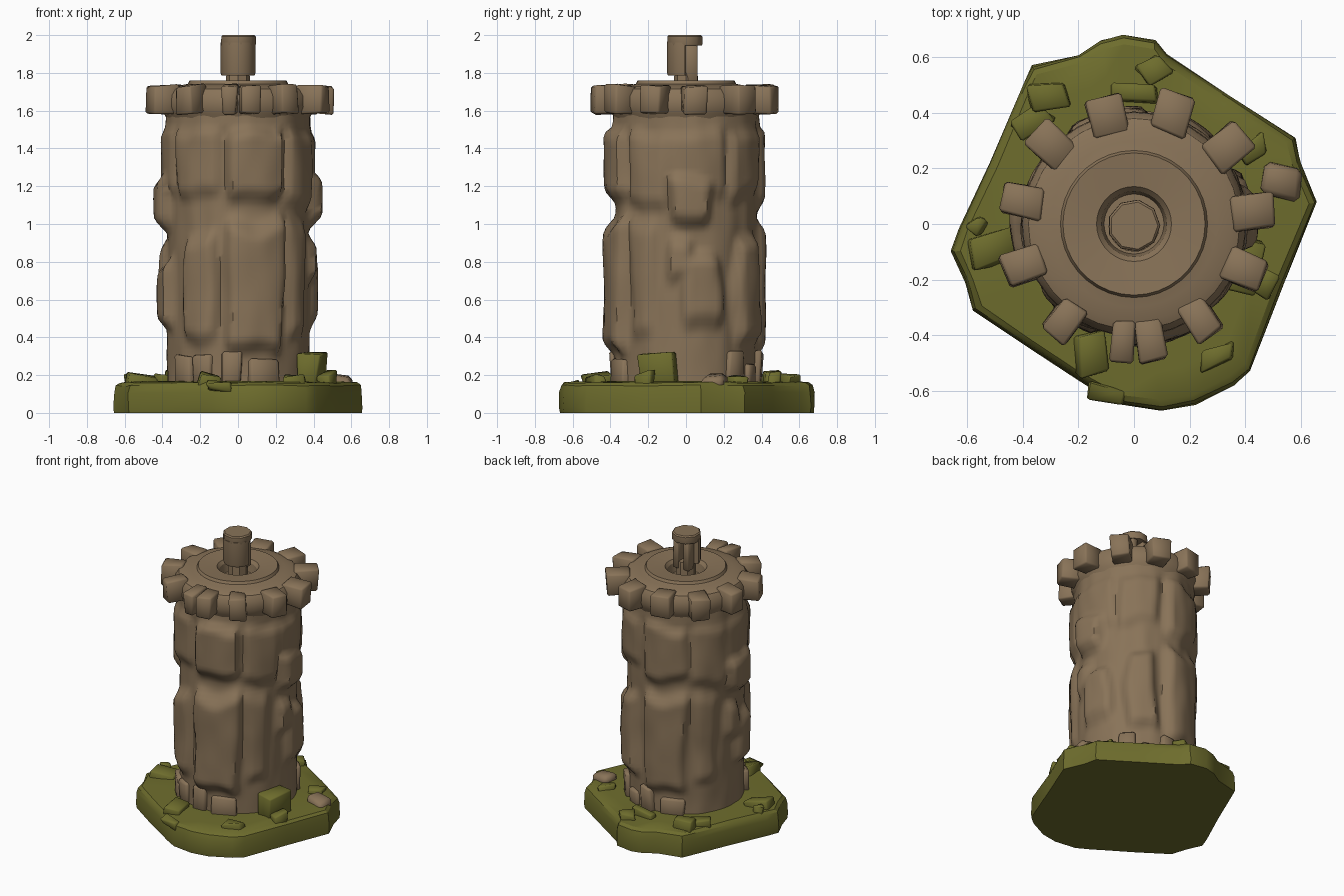
import bpy, bmesh, math, random
from mathutils import Vector, Matrix, noise

if "Cube" in bpy.data.objects:
    bpy.data.objects.remove(bpy.data.objects["Cube"])

random.seed(4)


def material(name, rgb):
    m = bpy.data.materials.new(name)
    m.diffuse_color = (*rgb, 1)
    m.use_nodes = True
    m.node_tree.nodes["Principled BSDF"].inputs["Base Color"].default_value = m.diffuse_color
    return m


STONE = material("brown stone", (0.25, 0.172, 0.098))
GRASS = material("olive grass", (0.155, 0.152, 0.026))


def finish(name, bm, mat, angle=35):
    bmesh.ops.recalc_face_normals(bm, faces=bm.faces)
    me = bpy.data.meshes.new(name)
    bm.to_mesh(me)
    bm.free()
    me.materials.append(mat)
    ob = bpy.data.objects.new(name, me)
    bpy.context.collection.objects.link(ob)
    bpy.ops.object.select_all(action='DESELECT')
    ob.select_set(True)
    bpy.context.view_layer.objects.active = ob
    bpy.ops.object.shade_smooth_by_angle(angle=math.radians(angle))
    return ob


def loft(name, rings, mat, angle=35):
    """Skin a stack of equal-length closed rings and cap both ends."""
    bm = bmesh.new()
    vs = [[bm.verts.new(p) for p in r] for r in rings]
    n = len(vs[0])
    for a, b in zip(vs, vs[1:]):
        for i in range(n):
            j = (i + 1) % n
            bm.faces.new((a[i], a[j], b[j], b[i]))
    bm.faces.new(vs[0])
    bm.faces.new(vs[-1])
    return finish(name, bm, mat, angle)


def circle(r, z, n, cx=0, cy=0):
    return [(cx + r * math.cos(math.tau * i / n), cy + r * math.sin(math.tau * i / n), z)
            for i in range(n)]


def block(name, loc, size, turn, mat, jitter=0.012, bevel=0.012, tilt=0):
    """Worn box with jittered corners and bevelled edges."""
    bm = bmesh.new()
    bmesh.ops.create_cube(bm, size=1)
    for v in bm.verts:
        v.co = Vector([c * s + random.uniform(-jitter, jitter) for c, s in zip(v.co, size)])
    bmesh.ops.bevel(bm, geom=bm.edges[:], offset=bevel, segments=1, affect='EDGES')
    bm.transform(Matrix.Translation(loc) @ Matrix.Rotation(math.radians(turn), 4, 'Z')
                 @ Matrix.Rotation(math.radians(tilt), 4, 'Y'))
    return finish(name, bm, mat, 50)


# Grassy base slab
outline = [(-0.37, 0.57), (-0.2, 0.61), (-0.12, 0.66), (-0.04, 0.68), (0.08, 0.66),
           (0.12, 0.61), (0.35, 0.46), (0.58, 0.31), (0.60, 0.22), (0.66, 0.08),
           (0.54, -0.22), (0.42, -0.53), (0.36, -0.58), (0.22, -0.65), (0.1, -0.67),
           (-0.05, -0.65), (-0.14, -0.6), (-0.2, -0.56), (-0.39, -0.44), (-0.58, -0.31),
           (-0.61, -0.21), (-0.66, -0.1), (-0.63, -0.02), (-0.52, 0.22), (-0.4, 0.5)]
outline.reverse()
base_rings = []
for s, z, j in ((0.995, 0, 0), (1, 0.03, 0.003), (0.997, 0.11, 0.004), (0.982, 0.145, 0.004),
                (0.95, 0.160, 0.004), (0.8, 0.165, 0.004), (0.5, 0.170, 0)):
    base_rings.append([(x * s + random.uniform(-j, j), y * s + random.uniform(-j, j),
                        z + random.uniform(-j, j)) for x, y in outline])
loft("grass_base", base_rings, GRASS, 30)

# Tower body: boulders standing out of the wall
# (angle, z, half angle, half height, thickness, strength of the copy on the far side)
half_rocks = [(284, 0.66, 26, 0.38, 0.062, 0.75), (324, 0.70, 15, 0.33, 0.030, 0.8),
              (14, 0.64, 17, 0.22, 0.052, 1), (356, 0.80, 13, 0.16, 0.045, 1),
              (57, 0.66, 18, 0.32, 0.052, 0.9),
              (284, 1.31, 26, 0.24, 0.060, 0.7), (328, 1.28, 22, 0.26, 0.036, 0.8),
              (4, 1.13, 20, 0.17, 0.068, 1), (10, 1.33, 26, 0.20, 0.032, 1),
              (55, 1.34, 24, 0.22, 0.036, 1)]
rocks = [r[:5] for r in half_rocks]
rocks += [((a + 180) % 360, zc, ha, hz, t * f) for a, zc, ha, hz, t, f in half_rocks]


def smooth(t):
    t = min(max(t, 0), 1)
    return t * t * (3 - 2 * t)


def tower_radius(deg, z):
    p = Vector((math.cos(math.radians(deg)), math.sin(math.radians(deg)), z))
    wob = noise.noise(p * 2.6)
    wob2 = noise.noise(p * 2.3 + Vector((4, 9, 2)))
    bump = 0.0
    for a, zc, ha, hz, t in rocks:
        da = abs((deg - a + 180) % 360 - 180) + wob * 6
        dz = abs(z - zc + wob2 * 0.06)
        bump = max(bump, t * smooth((ha - da) / 8) * smooth((hz - dz) / 0.10))
    if z > 1.5:                                   # plain neck under the crown
        bump = bump * 0.3 + 0.008
    return 0.375 + bump + noise.noise(p * 4 + Vector((7, 3, 1))) * 0.010


SEG, ROWS = 100, 56
rings = []
for k in range(ROWS + 1):
    z = 0.12 + 1.5 * k / ROWS
    ring = []
    for i in range(SEG):
        d = 360 * i / SEG
        r = tower_radius(d, z)
        ring.append((r * math.cos(math.radians(d)), r * math.sin(math.radians(d)), z))
    rings.append(ring)
loft("tower_body", rings, STONE, 50)

# Stone footings around the tower bottom
for a, w, h in ((240, 0.12, 0.31), (264, 0.11, 0.33), (291, 0.16, 0.28), (43, 0.12, 0.32),
                (64, 0.10, 0.26), (84, 0.11, 0.33), (112, 0.15, 0.28), (222, 0.12, 0.30)):
    r = 0.345
    block("footing_stone", (r * math.cos(math.radians(a)), r * math.sin(math.radians(a)),
                            (h + 0.12) / 2), (0.11, w, h - 0.12), a, STONE)

# Crown with raised inner disc and a central well
crown = [(0.375, 1.55), (0.392, 1.585), (0.405, 1.62), (0.402, 1.68), (0.38, 1.715),
         (0.35, 1.728), (0.30, 1.735), (0.265, 1.742), (0.256, 1.76), (0.19, 1.755),
         (0.135, 1.75), (0.118, 1.73), (0.108, 1.67)]
loft("crown", [circle(r, z, 36) for r, z in crown], STONE, 30)

# Merlons around the crown
for x, y, w in ((-0.10, 0.39, 0.13), (0.14, 0.40, 0.13), (0.335, 0.275, 0.12),
                (0.425, 0.045, 0.13), (0.395, -0.165, 0.12), (0.24, -0.345, 0.11),
                (0.06, -0.42, 0.10), (-0.04, -0.42, 0.08), (-0.245, -0.345, 0.11),
                (-0.395, -0.15, 0.12), (-0.40, 0.085, 0.12), (-0.30, 0.285, 0.12)):
    block("merlon", (x, y, 1.658), (0.15, w, 0.15), math.degrees(math.atan2(y, x)),
          STONE, 0.008, 0.010, random.uniform(-3, 5))

# Central post: front shell, stem, two rear columns and cap
shell = [(0.092 * math.cos(math.radians(a)), 0.094 * math.sin(math.radians(a)) - 0.006)
         for a in range(180, 361, 18)] + [(0.05, 0.0), (0.04, -0.04), (-0.04, -0.04), (-0.05, 0.0)]
loft("post_front_shell", [[(x * s, y * s, z) for x, y in shell]
                          for s, z in ((0.95, 1.785), (1, 1.80), (1, 1.96))], STONE, 40)
loft("post_stem", [circle(0.064, 1.65, 8), circle(0.064, 1.77, 8), circle(0.06, 1.80, 8)],
     STONE, 40)
for s in (-1, 1):
    block("post_rear_column", (s * 0.04, 0.025, 1.86), (0.04, 0.07, 0.22), 0, STONE, 0.002, 0.004)
loft("post_cap", [circle(0.092, 1.945, 9, 0, -0.006), circle(0.095, 1.955, 9, 0, -0.006),
                  circle(0.094, 1.992, 9, 0, -0.006), circle(0.086, 2.0, 9, 0, -0.006)], STONE, 40)

# Grass clumps on the base: x, y, length, width, top, turn
for x, y, l, w, top, t in ((0.385, -0.14, 0.11, 0.19, 0.315, -12), (-0.31, 0.46, 0.13, 0.09, 0.22, 10),
                           (-0.37, 0.37, 0.15, 0.08, 0.20, 40), (-0.51, -0.09, 0.15, 0.11, 0.205, 15),
                           (-0.16, -0.47, 0.10, 0.15, 0.215, 5), (0.30, -0.47, 0.12, 0.08, 0.205, 15),
                           (0.07, 0.55, 0.09, 0.09, 0.20, 35), (-0.56, 0.0, 0.06, 0.05, 0.21, 50),
                           (0.47, -0.22, 0.10, 0.06, 0.21, 60), (0.0, 0.47, 0.16, 0.06, 0.21, 0),
                           (-0.1, -0.615, 0.11, 0.06, 0.17, -10), (0.43, 0.27, 0.09, 0.06, 0.19, 30)):
    block("grass_clump", (x, y, (top + 0.11) / 2), (l, w, top - 0.11), t, GRASS, 0.018, 0.008,
          random.uniform(-8, 8))

# Loose stone beside the tower
block("loose_stone", (0.53, 0.155, 0.165), (0.15, 0.12, 0.06), -10, STONE, 0.014, 0.02, 6)
